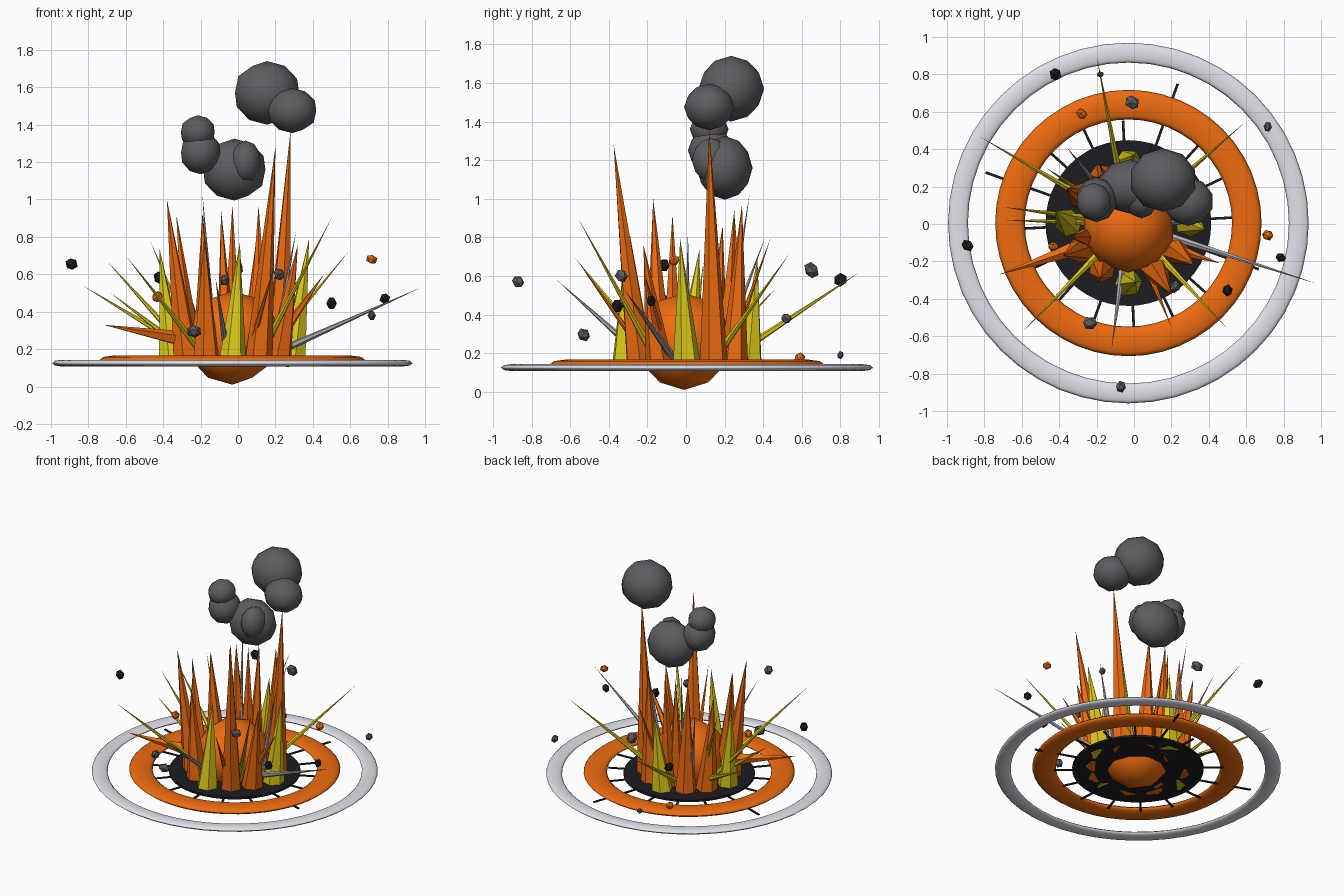
import bpy, math, random
from mathutils import Vector

if "Cube" in bpy.data.objects:
    bpy.data.objects.remove(bpy.data.objects["Cube"])

random.seed(4)
CX, CY = -0.03, 0.005


def material(name, rgb):
    m = bpy.data.materials.new(name)
    m.diffuse_color = (*rgb, 1)
    m.use_nodes = True
    m.node_tree.nodes["Principled BSDF"].inputs["Base Color"].default_value = m.diffuse_color
    return m


ORANGE = material("orange", (0.86, 0.15, 0.005))
YELLOW = material("yellow", (0.75, 0.62, 0.01))
DARK = material("charcoal", (0.012, 0.012, 0.016))
SMOKE = material("smoke_grey", (0.11, 0.11, 0.12))
WHITE = material("pale_grey", (0.75, 0.75, 0.82))
SILVER = material("silver", (0.4, 0.4, 0.43))


def finish(name, mat, smooth=False):
    ob = bpy.context.object
    ob.name = name
    ob.data.materials.append(mat)
    if smooth:
        bpy.ops.object.shade_smooth_by_angle(angle=math.radians(50))
    return ob


def cone(name, base, tip, r, sides, mat):
    a, b = Vector(base), Vector(tip)
    d = b - a
    bpy.ops.mesh.primitive_cone_add(vertices=sides, radius1=r, radius2=0,
                                    depth=d.length, location=(a + b) / 2)
    ob = finish(name, mat)
    ob.rotation_euler = d.to_track_quat('Z', 'Y').to_euler()
    return ob


def ball(name, loc, size, mat, sub=2, smooth=True, rot=(0, 0, 0)):
    bpy.ops.mesh.primitive_ico_sphere_add(subdivisions=sub, radius=1,
                                          location=loc, rotation=rot)
    ob = finish(name, mat, smooth)
    ob.scale = size
    return ob


# Shock rings (flattened tori)
for name, major, minor, z, half, mat in [
        ("outer_shock_ring", 0.911, 0.053, 0.125, 0.018, WHITE),
        ("inner_shock_ring", 0.633, 0.079, 0.14, 0.026, ORANGE)]:
    bpy.ops.mesh.primitive_torus_add(major_segments=48, minor_segments=8,
                                     major_radius=major, minor_radius=minor,
                                     location=(CX, CY, z))
    finish(name, mat, True).scale = (1, 1, half / minor)

# Scorched disc with radial marks
bpy.ops.mesh.primitive_cylinder_add(vertices=48, radius=0.443, depth=0.015,
                                    location=(CX, CY, 0.125))
finish("scorch_disc", DARK)
LONG = {3: 0.79, 7: 0.81, 15: 0.74}
for i in range(16):
    a = math.radians(i * 22.5 + 3)
    end = LONG.get(i, random.uniform(0.54, 0.66))
    mid = (0.35 + end) / 2
    bpy.ops.mesh.primitive_cube_add(
        size=1, location=(CX + mid * math.cos(a), CY + mid * math.sin(a), 0.125),
        rotation=(0, 0, a))
    finish("scorch_mark", DARK).scale = (end - 0.35, 0.014, 0.008)

# Fireball core
ball("fireball", (CX, CY - 0.015, 0.26), (0.25,) * 3, ORANGE)

# Flame spikes: angle around the core and tip position
FLAMES = [
    (0, (0.38, -0.03, 0.79)), (90, (0.0, 0.37, 0.69)),
    (180, (-0.42, 0.07, 0.74)), (270, (0.01, -0.31, 0.77)),
    (30, (0.28, 0.12, 1.36)), (60, (0.11, 0.29, 0.97)),
    (120, (-0.19, 0.25, 0.93)), (150, (-0.36, 0.19, 0.86)),
    (210, (-0.38, -0.17, 1.0)), (240, (-0.18, -0.29, 0.81)),
    (300, (0.2, -0.375, 1.28)), (330, (0.32, -0.22, 0.76))]
for deg, tip in FLAMES:
    a = math.radians(deg)
    yellow = deg % 90 == 0
    r = 0.32 if yellow else 0.28
    base = (CX + r * math.cos(a), CY + r * math.sin(a), 0.12)
    cone("yellow_flame" if yellow else "orange_flame", base, tip, 0.075, 6,
         YELLOW if yellow else ORANGE)

# Extra slim orange flames
for base, tip, r in [
        ((-0.06, 0.2, 0.12), (-0.09, 0.25, 0.94), 0.06),
        ((-0.03, 0.24, 0.12), (-0.03, 0.29, 0.97), 0.06),
        ((-0.24, -0.07, 0.12), (-0.33, -0.07, 0.92), 0.06),
        ((-0.28, -0.12, 0.25), (-0.72, -0.27, 0.33), 0.045),
        ((0.18, -0.12, 0.2), (0.46, -0.21, 0.6), 0.04)]:
    cone("slim_flame", base, tip, r, 5, ORANGE)

# Thin spark streaks shooting outward
SPARKS = [
    (YELLOW, (-0.83, 0.47, 0.54)), (YELLOW, (-0.2, 0.9, 0.62)),
    (YELLOW, (0.59, 0.54, 0.72)), (YELLOW, (-0.6, -0.58, 0.7)),
    (YELLOW, (0.5, -0.56, 0.9)), (YELLOW, (-0.7, 0.09, 0.67)),
    (YELLOW, (-0.68, 0.02, 0.5)), (YELLOW, (-0.47, 0.3, 0.78)),
    (SILVER, (0.98, -0.32, 0.53)), (SILVER, (-0.19, 0.33, 1.03)),
    (SILVER, (0.31, 0.01, 0.83)), (SILVER, (-0.12, -0.67, 0.58)),
    (SILVER, (-0.36, 0.41, 0.8)), (ORANGE, (0.1, 0.44, 0.8)),
    (ORANGE, (0.2, -0.55, 0.66))]
for mat, tip in SPARKS:
    d = Vector((tip[0] - CX, tip[1] - CY, 0)).normalized() * 0.22
    cone("spark_streak", (CX + d.x, CY + d.y, 0.17), tip, 0.022, 6, mat)

# Flying debris: x, y, z, radius
DEBRIS = [
    (DARK, -0.42, 0.8, 0.58, 0.036), (SILVER, -0.01, 0.65, 0.63, 0.042),
    (ORANGE, -0.28, 0.59, 0.175, 0.03), (SILVER, -0.18, 0.8, 0.19, 0.02),
    (SILVER, 0.715, 0.52, 0.38, 0.027), (ORANGE, 0.715, -0.06, 0.68, 0.03),
    (DARK, 0.785, -0.18, 0.47, 0.029), (DARK, -0.89, -0.115, 0.655, 0.034),
    (DARK, 0.5, -0.355, 0.445, 0.034), (SILVER, 0.22, -0.335, 0.6, 0.034),
    (SILVER, -0.235, -0.53, 0.295, 0.038), (SILVER, -0.07, -0.87, 0.57, 0.032),
    (ORANGE, -0.43, -0.12, 0.48, 0.03)]
for mat, x, y, z, r in DEBRIS:
    m = SMOKE if mat is SILVER else mat
    ball("debris", (x, y, z), (r * 1.1, r, r * 0.85), m, 1, False,
         [random.uniform(0, 3) for _ in range(3)])

# Smoke puffs
for loc, size in [
        ((0.155, 0.235, 1.57), (0.18, 0.17, 0.17)),
        ((0.29, 0.12, 1.475), (0.135, 0.13, 0.12)),
        ((-0.215, 0.12, 1.36), (0.095, 0.1, 0.09)),
        ((-0.2, 0.13, 1.25), (0.11, 0.12, 0.115)),
        ((-0.02, 0.2, 1.16), (0.175, 0.145, 0.165)),
        ((0.04, 0.13, 1.2), (0.085, 0.1, 0.115))]:
    ball("smoke_puff", loc, size, SMOKE, 2, True)
